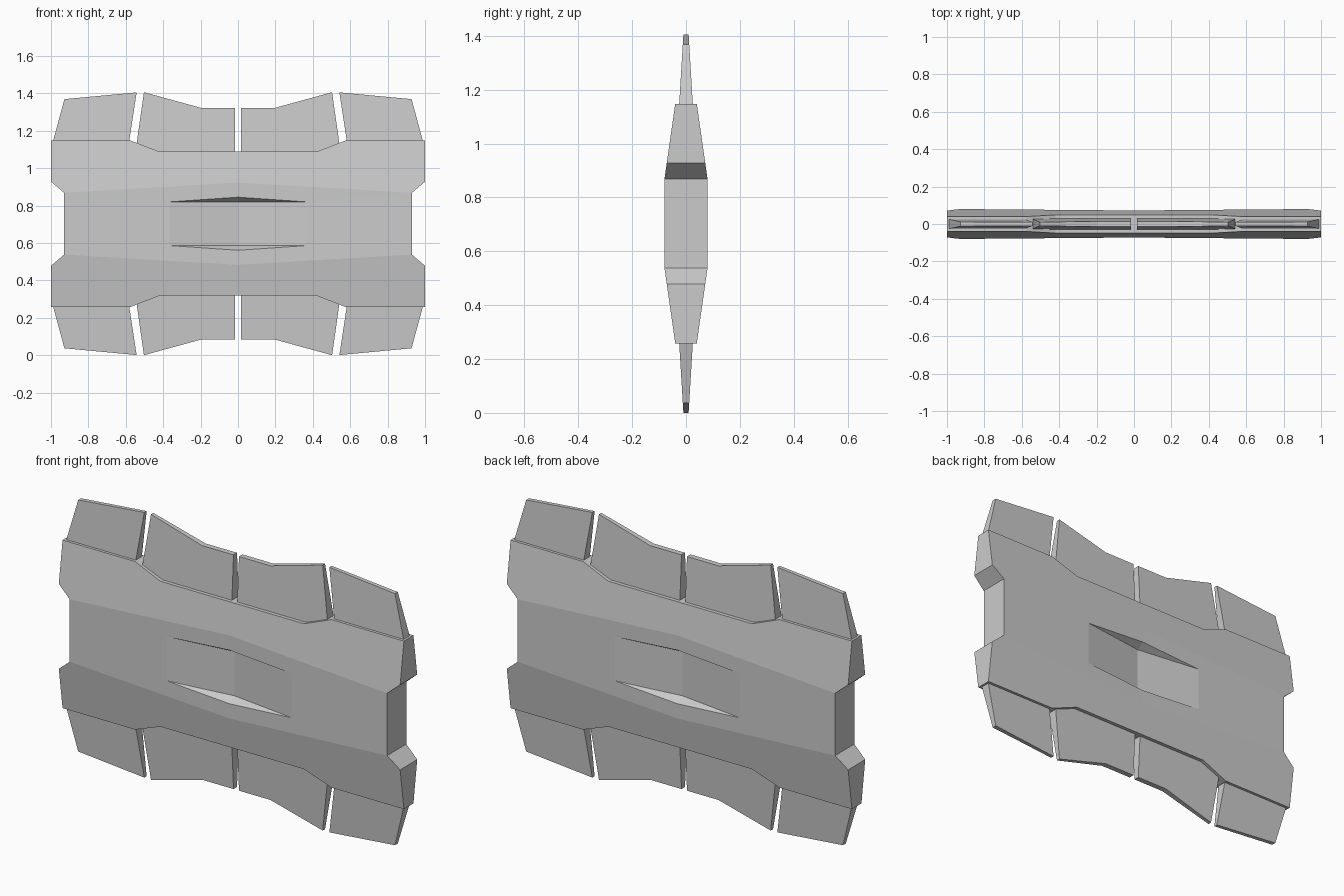
import bpy, bmesh
from itertools import product

if "Cube" in bpy.data.objects:
    bpy.data.objects.remove(bpy.data.objects["Cube"])

MID = 0.703  # height of the horizontal symmetry plane


def band(x, h):      # gently folded middle band, half thickness
    return 0.072 + 0.008 * x / 0.93


def slope(x, h):     # bevelled upper and lower flanks
    return 0.08 - 0.143 * (h - 0.165)


def fin_t(x, h):     # fins thin out towards their tips
    return 0.0252 - 0.06 * (h - 0.445)


def build(name, faces):
    """Mirror faces of one octant (x, y, h) over all three axes and weld."""
    bm = bmesh.new()
    for sx, sy, sz in product((1, -1), repeat=3):
        for f in faces:
            bm.faces.new([bm.verts.new((x * sx, y * sy, h * sz)) for x, y, h in f])
    bmesh.ops.remove_doubles(bm, verts=bm.verts, dist=0.0005)
    bmesh.ops.recalc_face_normals(bm, faces=bm.faces)
    me = bpy.data.meshes.new(name)
    bm.to_mesh(me)
    bm.free()
    ob = bpy.data.objects.new(name, me)
    ob.location.z = MID
    bpy.context.collection.objects.link(ob)


def surf(pts, fn):
    return [(x, fn(x, h), h) for x, h in pts]


def walls(pts, fn):
    return [[(a[0], 0, a[1]), (b[0], 0, b[1]), (b[0], fn(*b), b[1]), (a[0], fn(*a), a[1])]
            for a, b in zip(pts, pts[1:])]


# main plate: band around the pocket, flank, rim
rim = [(0.93, 0.165), (1.0, 0.225), (1.0, 0.445), (0.575, 0.445), (0.42, 0.385), (0, 0.385)]
faces = [
    surf([(0, 0.142), (0.365, 0.117), (0.93, 0.165), (0, 0.22)], band),
    surf([(0.365, 0), (0.93, 0), (0.93, 0.165), (0.365, 0.117)], band),
    surf([(0, 0.22)] + rim, slope),
]
faces += walls([(0.93, 0)] + rim[:1], band) + walls(rim, slope)

# V-shaped pocket with triangular lips
yb = band(0.365, 0)
deep = 0.028
faces += [
    [(0, deep, 0), (0.365, yb, 0), (0.365, yb, 0.117), (0, deep, 0.117)],
    [(0, deep, 0.117), (0.365, yb, 0.117), (0, band(0, 0), 0.142)],
]
build("main_plate", faces)

# tapered fins along the top and bottom edges, roots sunk into the plate
inner = [(0.016, 0.36), (0.42, 0.36), (0.535, 0.41), (0.541, 0.435),
         (0.503, 0.703), (0.20, 0.62), (0.016, 0.62)]
outer = [(0.585, 0.42), (0.985, 0.42), (0.988, 0.445), (0.928, 0.666), (0.542, 0.702)]
for name, prof in (("inner_fins", inner), ("outer_fins", outer)):
    build(name, [surf(prof, fin_t)] + walls(prof + prof[:1], fin_t))
